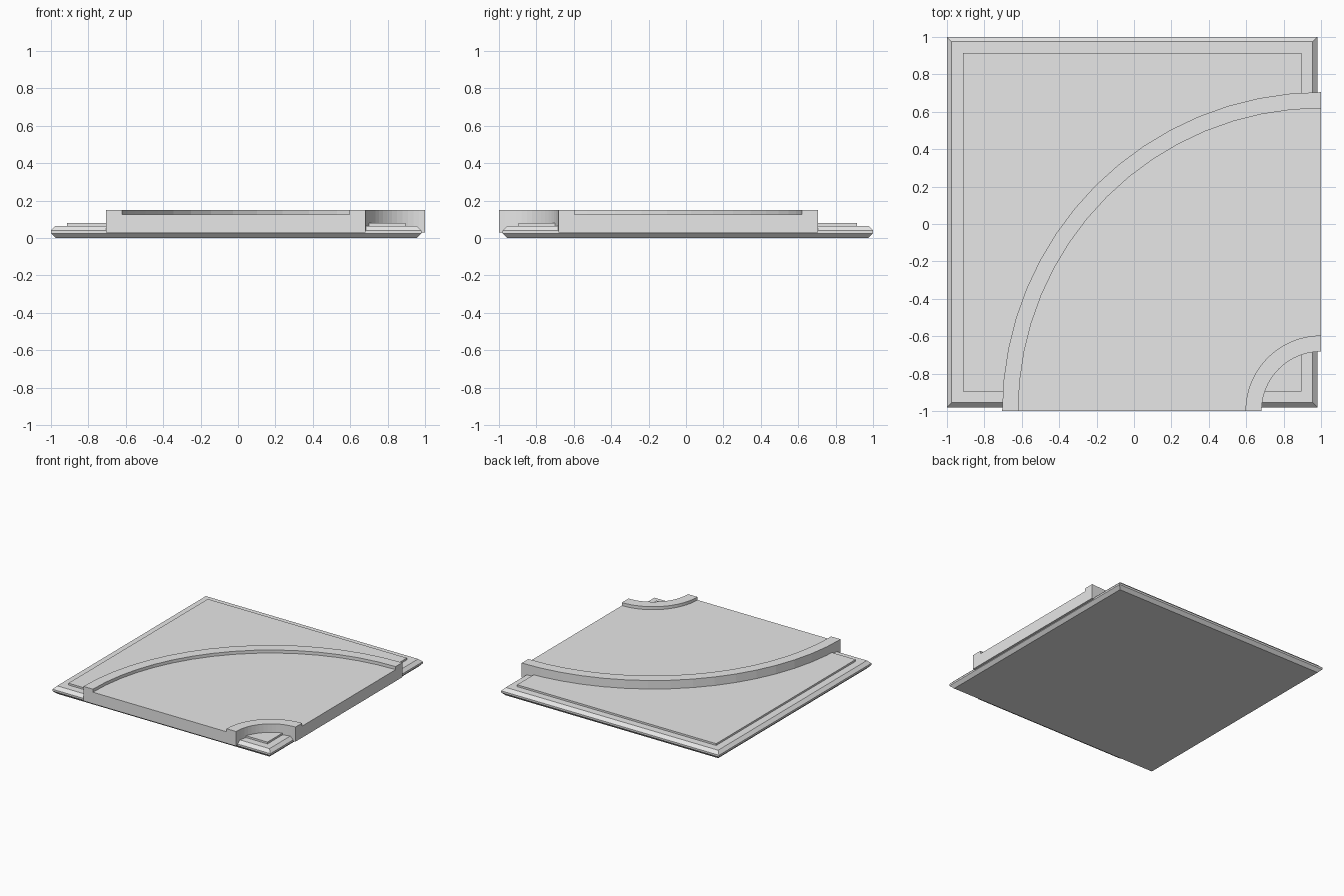
import bpy, bmesh, math

cube = bpy.data.objects.get("Cube")
if cube:
    bpy.data.objects.remove(cube, do_unlink=True)

# Single stone grey
grey = bpy.data.materials.new("light_grey")
grey.use_nodes = True
colour = (0.8, 0.8, 0.8, 1)
grey.diffuse_color = colour
grey.node_tree.nodes["Principled BSDF"].inputs["Base Color"].default_value = colour


def loft(name, rings, closed_sides):
    """Skin matching rings of points and cap the first and last."""
    bm = bmesh.new()
    loops = [[bm.verts.new(p) for p in ring] for ring in rings]
    count = len(loops[0])
    for low, high in zip(loops, loops[1:]):
        for i in range(count):
            j = (i + 1) % count
            bm.faces.new((low[i], low[j], high[j], high[i]))
    bm.faces.new(loops[0])
    bm.faces.new(loops[-1])
    bmesh.ops.recalc_face_normals(bm, faces=bm.faces)
    mesh = bpy.data.meshes.new(name)
    bm.to_mesh(mesh)
    bm.free()
    mesh.materials.append(grey)
    obj = bpy.data.objects.new(name, mesh)
    bpy.context.collection.objects.link(obj)
    return obj


def square(half, z, cx=-0.01, cy=0.01):
    return [(cx + sx * half, cy + sy * half, z)
            for sx, sy in ((-1, -1), (1, -1), (1, 1), (-1, 1))]


# Base tile with chamfered rim, and the raised panel on it
loft("base_tile", [square(0.965, 0), square(0.99, 0.025),
                   square(0.99, 0.04), square(0.965, 0.065)], True)
loft("raised_panel", [square(0.905, 0.05), square(0.905, 0.08)], True)

# Quarter-turn road: curbed cross-section swept about the front left corner
INNER, OUTER, CURB = 0.318, 1.705, 0.086
BOTTOM, ROAD, TOP = 0.03, 0.125, 0.15
section = [(INNER, BOTTOM), (INNER, TOP), (INNER + CURB, TOP), (INNER + CURB, ROAD),
           (OUTER - CURB, ROAD), (OUTER - CURB, TOP), (OUTER, TOP), (OUTER, BOTTOM)]
STEPS = 16
rings = []
for i in range(STEPS + 1):
    a = math.pi / 2 * (1 + i / STEPS)
    rings.append([(1 + r * math.cos(a), -1 + r * math.sin(a), z) for r, z in section])
loft("curved_road", rings, True)
